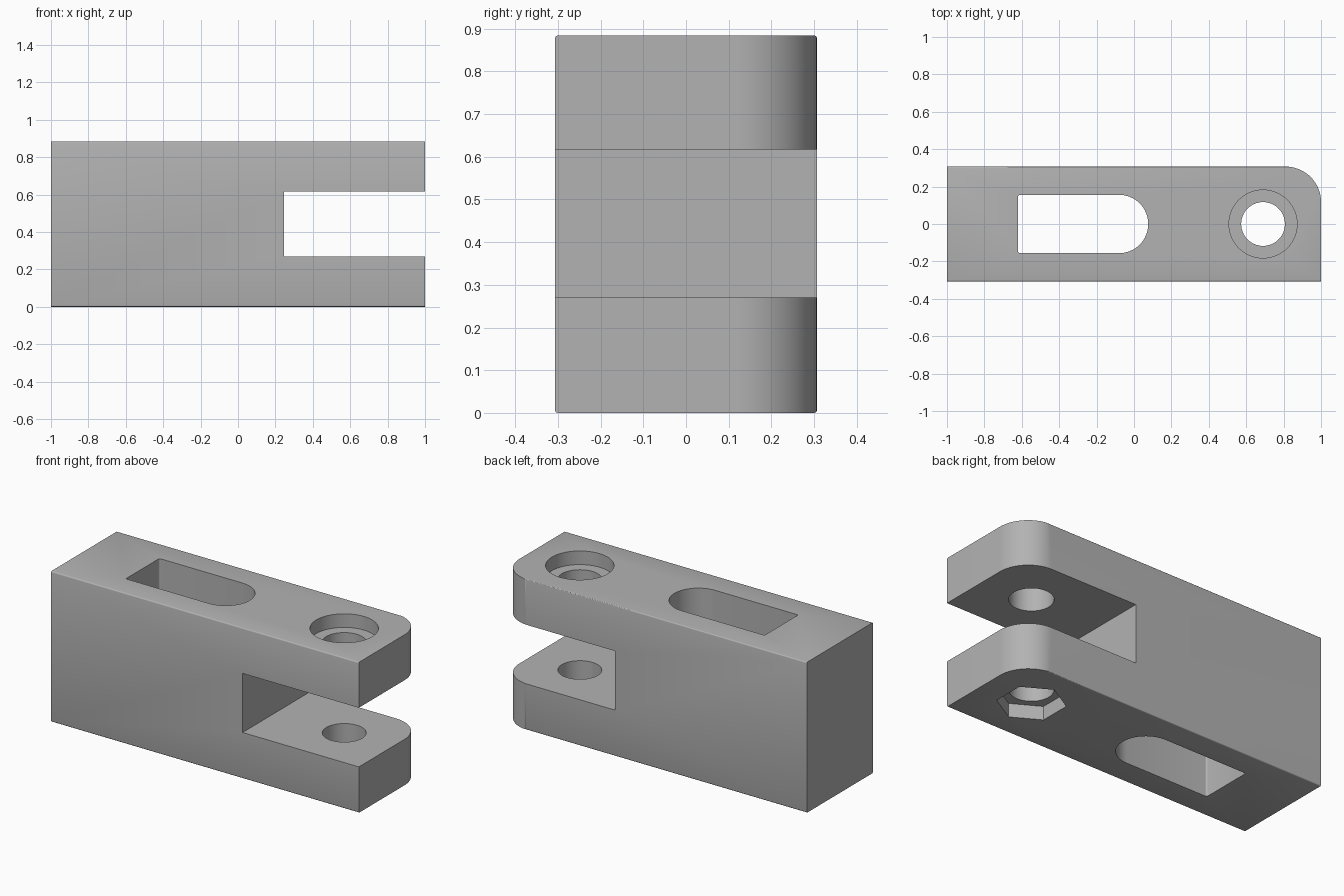
import bpy
import bmesh
from math import cos, sin, pi, radians

if "Cube" in bpy.data.objects:
    bpy.data.objects.remove(bpy.data.objects["Cube"])

HALF_Y, HEIGHT = 0.307, 0.884
BOLT_X = 0.69

grey = bpy.data.materials.new("machined grey")
grey.use_nodes = True
grey.diffuse_color = (0.45, 0.45, 0.45, 1)
grey.node_tree.nodes["Principled BSDF"].inputs["Base Color"].default_value = grey.diffuse_color


def arc(cx, cy, r, start, end, steps):
    """Points on an arc, angles in degrees."""
    angles = [radians(start + (end - start) * i / steps) for i in range(steps + 1)]
    return [(cx + r * cos(a), cy + r * sin(a)) for a in angles]


def prism(name, outline, z0, z1):
    """Extrude a flat outline between two heights."""
    bm = bmesh.new()
    face = bm.faces.new([bm.verts.new((x, y, z0)) for x, y in outline])
    top = bmesh.ops.extrude_face_region(bm, geom=[face])["geom"]
    verts = [v for v in top if isinstance(v, bmesh.types.BMVert)]
    bmesh.ops.translate(bm, verts=verts, vec=(0, 0, z1 - z0))
    bmesh.ops.recalc_face_normals(bm, faces=bm.faces)
    mesh = bpy.data.meshes.new(name)
    bm.to_mesh(mesh)
    bm.free()
    mesh.materials.append(grey)
    obj = bpy.data.objects.new(name, mesh)
    bpy.context.collection.objects.link(obj)
    return obj


def box(name, x0, x1, y0, y1, z0, z1):
    return prism(name, [(x0, y0), (x1, y0), (x1, y1), (x0, y1)], z0, z1)


def circle(r, sides, turn=0):
    return arc(BOLT_X, 0, r, turn, turn + 360, sides)[:-1]


# Main block with its four long edges slightly rounded
block = box("clevis_block", -1, 1, -HALF_Y, HALF_Y, 0, HEIGHT)
bm = bmesh.new()
bm.from_mesh(block.data)
long_edges = [e for e in bm.edges if abs(e.verts[0].co.x - e.verts[1].co.x) > 1]
bmesh.ops.bevel(bm, geom=long_edges, offset=0.007, segments=3, profile=0.5, affect='EDGES')
bm.to_mesh(block.data)
bm.free()

# Through pocket: rounded at one end, tight corners at the other
pocket = (arc(-0.08, 0, 0.156, -90, 90, 32)
          + arc(-0.61, 0.146, 0.01, 90, 180, 4)
          + arc(-0.61, -0.146, 0.01, 180, 270, 4))

# Rounded back corner of the fork
R = 0.19
corner = arc(1 - R, HALF_Y - R, R, 0, 90, 24) + [(1 - R, 0.5), (1.2, 0.5), (1.2, HALF_Y - R)]

cutters = [
    box("fork_gap_cutter", 0.245, 1.2, -0.5, 0.5, 0.27, 0.617),
    prism("corner_cutter", corner, -0.1, HEIGHT + 0.1),
    prism("pocket_cutter", pocket, -0.1, HEIGHT + 0.1),
    prism("bolt_hole_cutter", circle(0.117, 64), -0.1, HEIGHT + 0.1),
    prism("counterbore_cutter", circle(0.182, 64), HEIGHT - 0.08, HEIGHT + 0.1),
    prism("nut_recess_cutter", circle(0.182, 6, 30), -0.1, 0.08),
]

# Cut the shapes out, then discard the cutters
bpy.context.view_layer.objects.active = block
for cutter in cutters:
    cutter.hide_render = True
    mod = block.modifiers.new(cutter.name, 'BOOLEAN')
    mod.operation = 'DIFFERENCE'
    mod.solver = 'EXACT'
    mod.object = cutter
    bpy.ops.object.modifier_apply(modifier=mod.name)
    bpy.data.objects.remove(cutter)

bpy.ops.object.select_all(action='DESELECT')
block.select_set(True)
bpy.ops.object.shade_smooth_by_angle(angle=radians(35))
